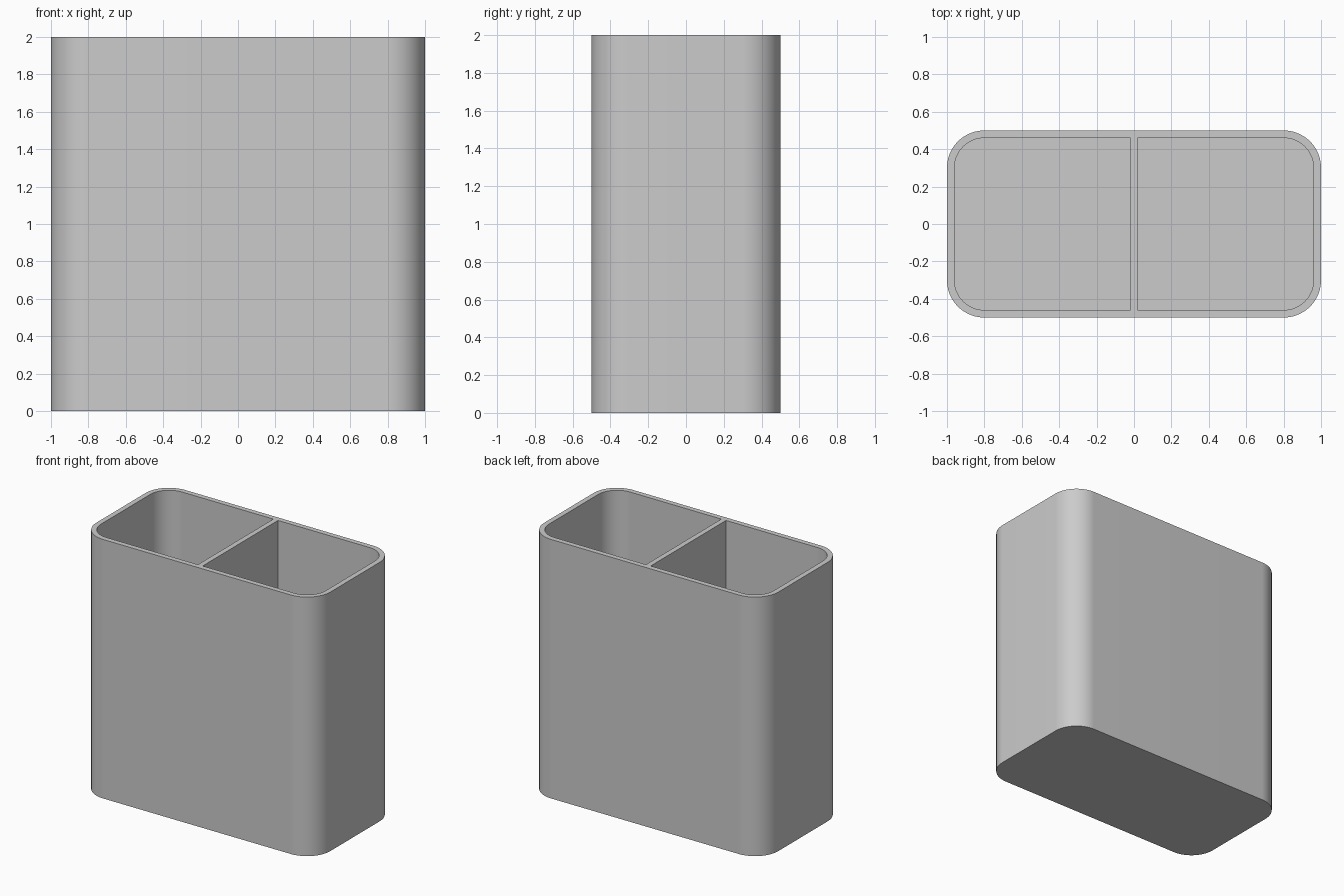
import bpy, bmesh, math

cube = bpy.data.objects.get("Cube")
if cube:
    bpy.data.objects.remove(cube, do_unlink=True)

WIDTH, DEPTH, HEIGHT = 2.0, 1.0, 2.0
WALL, RADIUS, SEGMENTS = 0.04, 0.2, 24

grey = bpy.data.materials.new("plain grey")
grey.use_nodes = True
grey.diffuse_color = (0.6, 0.6, 0.6, 1)
grey.node_tree.nodes["Principled BSDF"].inputs["Base Color"].default_value = grey.diffuse_color


def corner(cx, cy, radius, quarter):
    """Points of a quarter arc, counter-clockwise; one point if the radius is zero."""
    steps = SEGMENTS if radius else 0
    for i in range(steps + 1):
        a = (quarter + i / SEGMENTS) * math.pi / 2
        yield cx + radius * math.cos(a), cy + radius * math.sin(a)


def rounded_block(name, x0, x1, half_depth, z0, z1, left_radius, right_radius):
    """Upright block with its own radius at each end."""
    points = []
    for quarter, (sx, sy) in enumerate([(1, 1), (-1, 1), (-1, -1), (1, -1)]):
        r = right_radius if sx > 0 else left_radius
        cx = x1 - r if sx > 0 else x0 + r
        points += corner(cx, sy * (half_depth - r), r, quarter)
    bm = bmesh.new()
    base = bm.faces.new([bm.verts.new((x, y, z0)) for x, y in points])
    top = bmesh.ops.extrude_face_region(bm, geom=[base])["geom"]
    bmesh.ops.translate(bm, vec=(0, 0, z1 - z0),
                        verts=[v for v in top if isinstance(v, bmesh.types.BMVert)])
    bmesh.ops.recalc_face_normals(bm, faces=bm.faces)
    mesh = bpy.data.meshes.new(name)
    bm.to_mesh(mesh)
    bm.free()
    mesh.materials.append(grey)
    obj = bpy.data.objects.new(name, mesh)
    bpy.context.collection.objects.link(obj)
    return obj


# Outer shell
holder = rounded_block("divided_holder", -WIDTH / 2, WIDTH / 2, DEPTH / 2, 0, HEIGHT, RADIUS, RADIUS)
bpy.context.view_layer.objects.active = holder
holder.select_set(True)

# Two pockets, leaving the walls, floor and central divider
inner, gap, r = WIDTH / 2 - WALL, WALL / 2, RADIUS - WALL
for name, x0, x1, left_r, right_r in [("right_pocket", -inner, -gap, r, 0),
                                      ("left_pocket", gap, inner, 0, r)]:
    cutter = rounded_block(name, x0, x1, DEPTH / 2 - WALL, WALL, HEIGHT + 0.1, left_r, right_r)
    cutter.hide_render = True
    cut = holder.modifiers.new(name, "BOOLEAN")
    cut.operation, cut.solver, cut.object = "DIFFERENCE", "EXACT", cutter
    bpy.ops.object.modifier_apply(modifier=cut.name)
    bpy.data.objects.remove(cutter, do_unlink=True)

bpy.ops.object.shade_smooth_by_angle(angle=math.radians(30))
